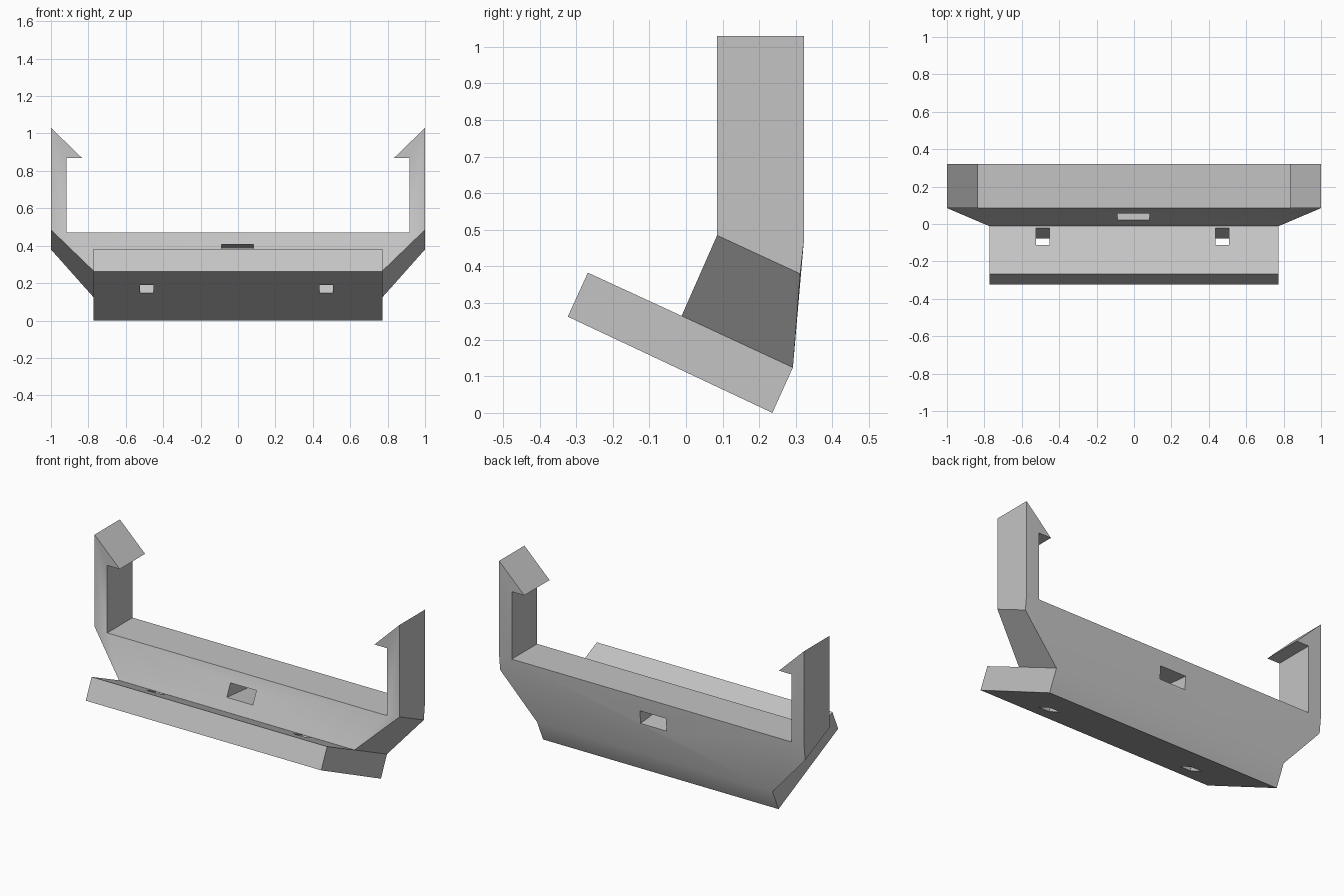
import bpy
import bmesh

cube = bpy.data.objects.get("Cube")
if cube:
    bpy.data.objects.remove(cube, do_unlink=True)

grey = bpy.data.materials.new("light_grey")
grey.use_nodes = True
colour = (0.55, 0.55, 0.55, 1)
grey.diffuse_color = colour
grey.node_tree.nodes["Principled BSDF"].inputs["Base Color"].default_value = colour


def finish(bm, name):
    bmesh.ops.recalc_face_normals(bm, faces=bm.faces[:])
    mesh = bpy.data.meshes.new(name)
    bm.to_mesh(mesh)
    bm.free()
    mesh.materials.append(grey)
    obj = bpy.data.objects.new(name, mesh)
    bpy.context.collection.objects.link(obj)
    return obj


def prism(name, profile, x0, x1):
    """Extrude a y-z profile along x."""
    bm = bmesh.new()
    face = bm.faces.new([bm.verts.new((x0, y, z)) for y, z in profile])
    ext = bmesh.ops.extrude_face_region(bm, geom=[face])["geom"]
    moved = [g for g in ext if isinstance(g, bmesh.types.BMVert)]
    bmesh.ops.translate(bm, verts=moved, vec=(x1 - x0, 0, 0))
    return finish(bm, name)


# Corner points of the left half: tilted plate, upright wall, hooked arm
corners = {
    "plate_low": (0.772, -0.323, 0.263), "plate_top": (0.772, -0.268, 0.383),
    "crease": (0.772, -0.012, 0.265), "heel": (0.772, 0.292, 0.124),
    "foot": (0.772, 0.236, 0.0),
    "elbow_f": (1, 0.085, 0.485), "elbow_b": (1, 0.312, 0.38),
    "bend_b": (1, 0.322, 0.47),
    "rim_f": (0.917, 0.085, 0.47), "rim_b": (0.917, 0.322, 0.47),
    "neck_f": (0.917, 0.085, 0.87), "neck_b": (0.917, 0.322, 0.87),
    "barb_f": (0.835, 0.085, 0.87), "barb_b": (0.835, 0.322, 0.87),
    "tip_f": (1, 0.085, 1.03), "tip_b": (1, 0.322, 1.03),
}
# Faces repeated on each side
side_faces = [
    "plate_low plate_top crease heel foot", "crease heel elbow_b elbow_f",
    "elbow_f elbow_b bend_b tip_b tip_f", "crease elbow_f rim_f",
    "rim_f elbow_f tip_f neck_f", "neck_f tip_f barb_f",
    "heel rim_b elbow_b", "rim_b bend_b elbow_b",
    "rim_b neck_b tip_b bend_b", "neck_b barb_b tip_b",
    "neck_f barb_f barb_b neck_b", "barb_f tip_f tip_b barb_b",
    "rim_f neck_f neck_b rim_b",
]
# Long faces bridging both sides, around the cross-section
loop = ["plate_low", "plate_top", "crease", "rim_f", "rim_b", "heel", "foot"]

bm = bmesh.new()
halves = [{k: bm.verts.new((s * x, y, z)) for k, (x, y, z) in corners.items()}
          for s in (1, -1)]
for half in halves:
    for names in side_faces:
        bm.faces.new([half[n] for n in names.split()])
left, right = halves
for a, b in zip(loop, loop[1:] + loop[:1]):
    bm.faces.new([left[a], left[b], right[b], right[a]])
bracket = finish(bm, "hooked_bracket")

# Slot through the wall and two holes square to the plate
wall_slot = [(-0.02, 0.338), (-0.02, 0.414), (0.36, 0.38), (0.36, 0.302)]
plate_hole = [(0.005, 0.325), (-0.085, 0.367), (-0.195, 0.13), (-0.105, 0.088)]
cutters = [prism("slot_cutter", wall_slot, -0.088, 0.082),
           prism("right_hole_cutter", plate_hole, -0.523, -0.452),
           prism("left_hole_cutter", plate_hole, 0.437, 0.508)]

bpy.ops.object.select_all(action="DESELECT")
bracket.select_set(True)
bpy.context.view_layer.objects.active = bracket
for cutter in cutters:
    cutter.hide_render = True
    mod = bracket.modifiers.new("cut", "BOOLEAN")
    mod.operation = "DIFFERENCE"
    mod.solver = "EXACT"
    mod.object = cutter
    bpy.ops.object.modifier_apply(modifier=mod.name)
    bpy.data.objects.remove(cutter, do_unlink=True)

# Soft bends, crisp corners
bpy.ops.object.shade_smooth_by_angle(angle=0.52)
